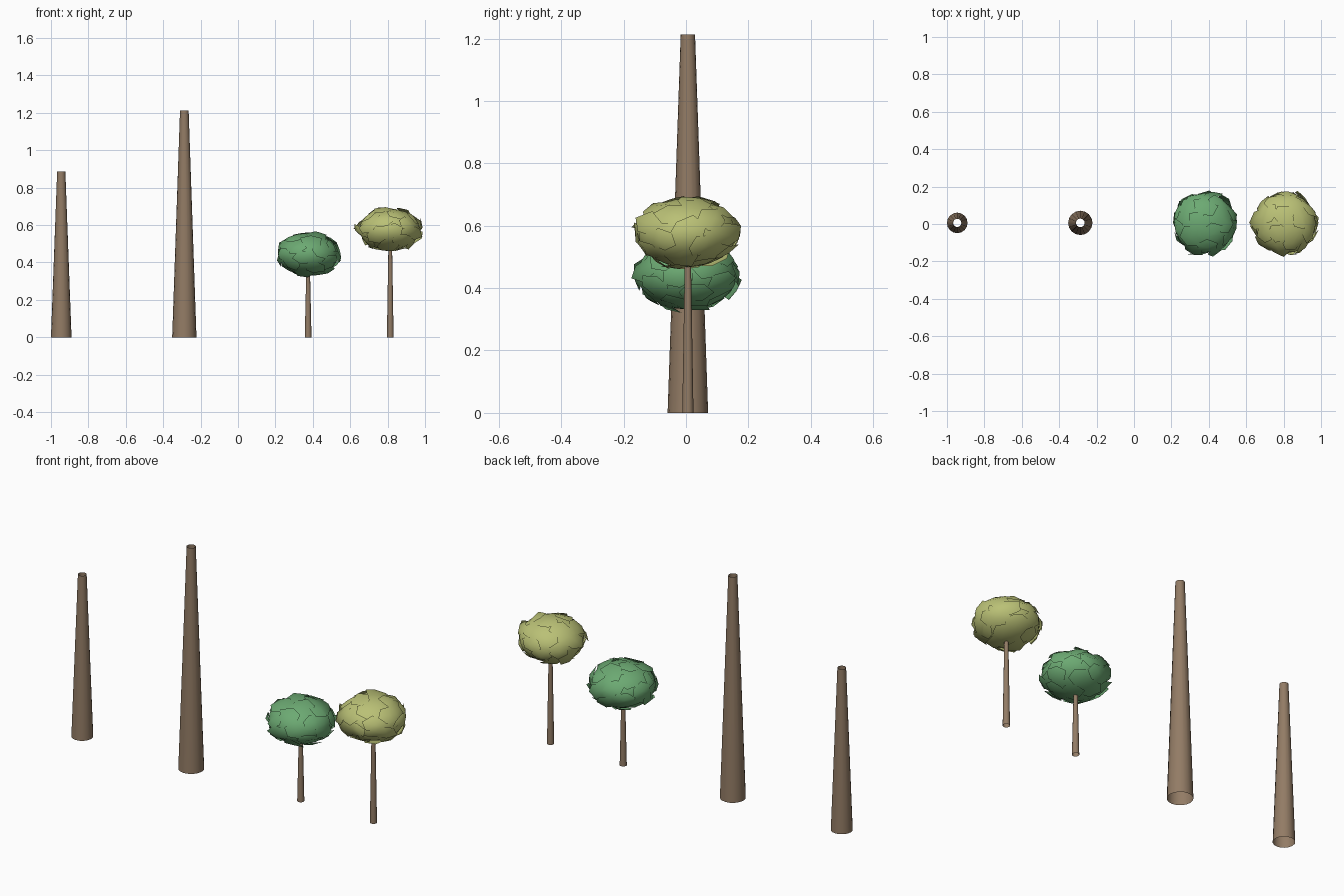
import bpy, bmesh, math, random
from mathutils import Vector

cube = bpy.data.objects.get("Cube")
if cube:
    bpy.data.objects.remove(cube, do_unlink=True)


def make_material(name, rgb):
    mat = bpy.data.materials.new(name)
    mat.use_nodes = True
    mat.diffuse_color = (*rgb, 1)
    bsdf = mat.node_tree.nodes["Principled BSDF"]
    bsdf.inputs["Base Color"].default_value = (*rgb, 1)
    bsdf.inputs["Roughness"].default_value = 0.9
    return mat


bark = make_material("brown bark", (0.29, 0.20, 0.13))
green = make_material("green leaves", (0.15, 0.40, 0.17))
yellow = make_material("yellow leaves", (0.49, 0.53, 0.18))


def add_object(name, bm, mat, location):
    mesh = bpy.data.meshes.new(name)
    bm.to_mesh(mesh)
    bm.free()
    for face in mesh.polygons:
        face.use_smooth = True
    mesh.materials.append(mat)
    obj = bpy.data.objects.new(name, mesh)
    obj.location = location
    bpy.context.collection.objects.link(obj)
    return obj


# Open tapered tube
def trunk(name, x, base, top, height):
    bm = bmesh.new()
    bmesh.ops.create_cone(bm, cap_ends=False, segments=16,
                          radius1=base, radius2=top, depth=height)
    add_object(name, bm, bark, (x, 0.006, height / 2))


# Flattened ball of foliage with overlapping tilted leaf plates
def canopy(name, x, z, mat, seed):
    rng = random.Random(seed)
    size = Vector((0.182, 0.18, 0.124))
    bm = bmesh.new()
    bmesh.ops.create_icosphere(bm, subdivisions=3, radius=0.89)
    plates = 34
    for i in range(plates):
        # Even spread of directions over the ball
        up = 1 - 2 * (i + 0.5) / plates
        turn = i * math.pi * (3 - math.sqrt(5)) + seed
        flat = math.sqrt(1 - up * up)
        out = Vector((flat * math.cos(turn), flat * math.sin(turn), up))
        side = out.orthogonal().normalized()
        along = out.cross(side)
        spin = rng.uniform(0, math.tau)
        tilt = rng.uniform(0.03, 0.10)
        centre = bm.verts.new(out * rng.uniform(0.93, 0.98))
        rim = []
        for k in range(6):
            a = spin + k * math.tau / 6
            reach = rng.uniform(0.30, 0.42)
            p = out + (side * math.cos(a) + along * math.sin(a)) * reach
            lift = 0.93 + tilt * math.cos(a - spin) + rng.uniform(-0.05, 0.05)
            rim.append(bm.verts.new(p.normalized() * lift))
        for k in range(6):
            bm.faces.new((centre, rim[k], rim[(k + 1) % 6]))
    for v in bm.verts:
        v.co = Vector(a * b for a, b in zip(v.co, size))
    obj = add_object(name, bm, mat, (x, 0.004, z))
    # Rounded shading across the separate plates
    mesh = obj.data
    mesh.normals_split_custom_set_from_vertices(
        [Vector(a / (b * b) for a, b in zip(v.co, size)).normalized()
         for v in mesh.vertices])


trunk("short_bare_trunk", -0.945, 0.055, 0.022, 0.885)
trunk("tall_bare_trunk", -0.287, 0.065, 0.023, 1.213)
trunk("green_tree_trunk", 0.375, 0.018, 0.009, 0.40)
trunk("yellow_tree_trunk", 0.814, 0.018, 0.009, 0.54)
canopy("green_tree_canopy", 0.377, 0.442, green, 3)
canopy("yellow_tree_canopy", 0.810, 0.577, yellow, 8)
